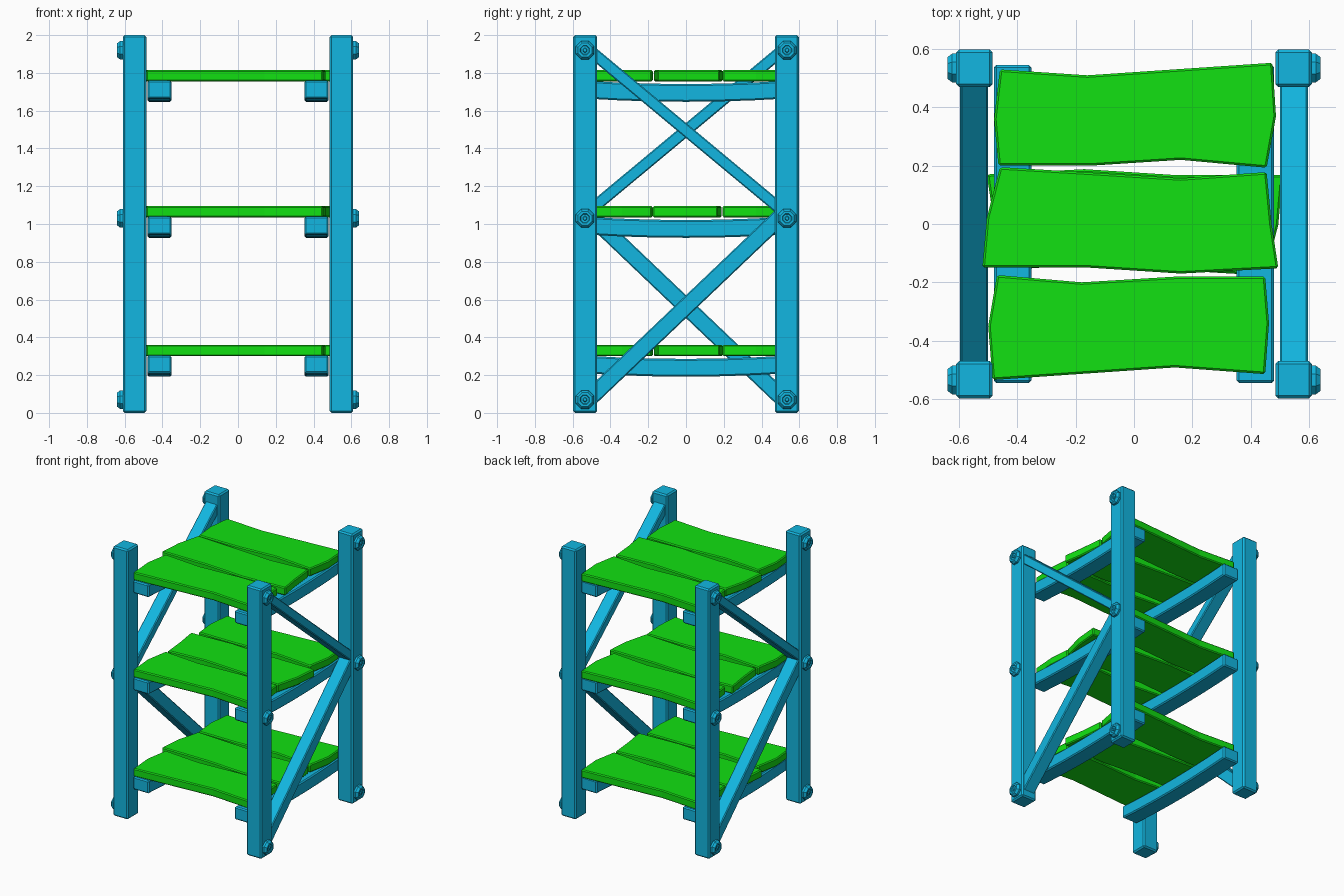
import bpy, bmesh, math
from mathutils import Matrix, Vector

cube = bpy.data.objects.get("Cube")
if cube:
    bpy.data.objects.remove(cube, do_unlink=True)


def material(name, color):
    m = bpy.data.materials.new(name)
    m.use_nodes = True
    m.diffuse_color = color
    bsdf = next(n for n in m.node_tree.nodes if n.type == 'BSDF_PRINCIPLED')
    bsdf.inputs["Base Color"].default_value = color
    bsdf.inputs["Roughness"].default_value = 0.7
    return m


BLUE = material("blue_frame", (0.006, 0.47, 0.75, 1))
GREEN = material("green_planks", (0.006, 0.75, 0.006, 1))


def finish(name, bm, mat, bevel=0.0):
    bmesh.ops.recalc_face_normals(bm, faces=bm.faces)
    mesh = bpy.data.meshes.new(name)
    bm.to_mesh(mesh)
    bm.free()
    mesh.materials.append(mat)
    ob = bpy.data.objects.new(name, mesh)
    bpy.context.collection.objects.link(ob)
    if bevel:
        mod = ob.modifiers.new("soft_edges", 'BEVEL')
        mod.width = bevel
        mod.segments = 1
        mod.limit_method = 'ANGLE'
    return ob


def prism(name, outline, axis, start, end, mat, bevel):
    """Extrude an outline along x (outline is y, z) or z (outline is x, y)."""
    bm = bmesh.new()
    place = (lambda p: (start, p[0], p[1])) if axis == 'x' else (lambda p: (p[0], p[1], start))
    face = bm.faces.new([bm.verts.new(place(p)) for p in outline])
    new = bmesh.ops.extrude_face_region(bm, geom=[face])['geom']
    shift = Vector((end - start, 0, 0) if axis == 'x' else (0, 0, end - start))
    bmesh.ops.translate(bm, vec=shift, verts=[v for v in new if isinstance(v, bmesh.types.BMVert)])
    return finish(name, bm, mat, bevel)


def bolt(name, side, y, z):
    """Eight-sided domed bolt head with a small socket."""
    bm = bmesh.new()
    rings = []
    for r, h in ((0.053, -0.01), (0.053, 0.014), (0.04, 0.03), (0.027, 0.03),
                 (0.023, 0.024), (0.012, 0.024), (0.009, 0.03)):
        rings.append([bm.verts.new((side * (0.61 + h),
                                    y + r * math.cos(math.tau * (i + 0.5) / 8),
                                    z + r * math.sin(math.tau * (i + 0.5) / 8)))
                      for i in range(8)])
    for a, b in zip(rings, rings[1:]):
        for i in range(8):
            j = (i + 1) % 8
            bm.faces.new((a[i], a[j], b[j], b[i]))
    bm.faces.new(rings[0])
    bm.faces.new(rings[-1])
    finish(name, bm, BLUE)


def brace(name, side, start, end, width):
    """Diagonal bar set between the two posts of one side."""
    a, b = Vector(start), Vector(end)
    d = (b - a).normalized()
    n = Vector((-d.y, d.x)) * width / 2
    prism(name, [a + n, b + n, b - n, a - n], 'x', side * 0.50, side * 0.596, BLUE, 0.006)


# Posts and bolts
for side, sname in ((1, "left"), (-1, "right")):
    for ys, yname in ((-1, "front"), (1, "back")):
        y0, y1 = ys * 0.47, ys * 0.598
        x0, x1 = side * 0.485, side * 0.61
        prism(f"{yname}_{sname}_post", [(x0, y0), (x1, y0), (x1, y1), (x0, y1)],
              'z', 0, 2, BLUE, 0.01)
        for z, level in ((0.07, "lower"), (1.03, "middle"), (1.92, "upper")):
            bolt(f"{yname}_{sname}_{level}_bolt", side, ys * 0.535, z)
    # Diagonal braces, turned half round from one side to the other
    brace(f"{sname}_upper_brace", side, (-side * 0.535, 1.94), (side * 0.535, 1.05), 0.062)
    brace(f"{sname}_lower_brace", side, (-side * 0.535, 0.053), (side * 0.535, 1.072), 0.088)

# Plank outlines
BACK = [(-.46, .53), (-.16, .51), (.475, .553), (.487, .37), (.455, .193),
        (.16, .22), (-.15, .20), (-.465, .20), (-.48, .36)]
MIDDLE = [(-.46, .195), (-.16, .177), (.16, .157), (.455, .178), (.472, 0), (.495, -.152),
          (.16, -.17), (-.15, -.15), (-.52, -.15), (-.505, .02)]
FRONT = [(-.47, -.175), (-.18, -.20), (.15, -.18), (.45, -.18), (.463, -.34),
         (.45, -.515), (.14, -.492), (-.485, -.535), (-.5, -.35)]
MIDDLE_TURNED = [(-x - 0.01, 0.018 - y) for x, y in MIDDLE]

# Shelves: two sagging rails and three planks each
for level, z in (("bottom", 0.30), ("centre", 1.035), ("top", 1.755)):
    ys = [0.545 * (i / 3 - 1) for i in range(7)]
    sag = [0.018 * (y / 0.545) ** 2 for y in ys]
    rail = [(y, z - 0.108 + s) for y, s in zip(ys, sag)]
    rail += [(y, z - 0.014 + s) for y, s in reversed(list(zip(ys, sag)))]
    for side, sname in ((1, "left"), (-1, "right")):
        prism(f"{level}_{sname}_rail", rail, 'x', side * 0.352, side * 0.48, BLUE, 0.008)
    mid = MIDDLE_TURNED if level == "centre" else MIDDLE
    for pname, outline in (("front", FRONT), ("middle", mid), ("back", BACK)):
        prism(f"{level}_{pname}_plank", outline, 'z', z, z + 0.06, GREEN, 0.007)
